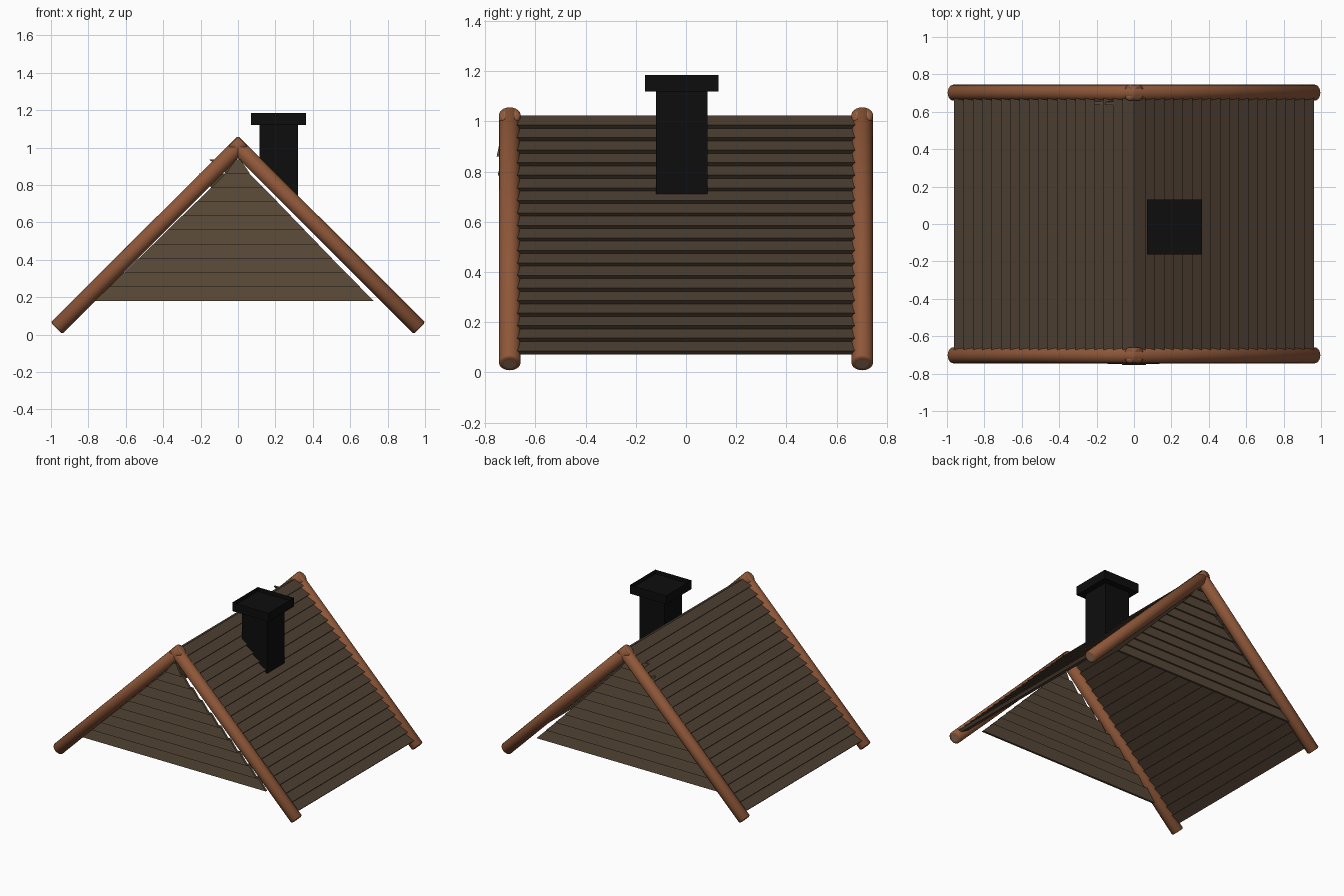
import bpy, bmesh, math
from mathutils import Vector

if "Cube" in bpy.data.objects:
    bpy.data.objects.remove(bpy.data.objects["Cube"])


def material(name, col):
    m = bpy.data.materials.new(name)
    m.diffuse_color = (*col, 1)
    m.use_nodes = True
    m.node_tree.nodes["Principled BSDF"].inputs["Base Color"].default_value = m.diffuse_color
    return m


BARK = material("bark", (0.27, 0.095, 0.04))
CUT = material("cut_wood", (0.27, 0.16, 0.09))
ROOF = material("roof_wood", (0.075, 0.05, 0.031))
GABLE = material("gable_wood", (0.095, 0.065, 0.038))
SOOT = material("soot_black", (0.004, 0.004, 0.004))


def finish(name, bm, *mats):
    bmesh.ops.recalc_face_normals(bm, faces=bm.faces)
    me = bpy.data.meshes.new(name)
    bm.to_mesh(me)
    bm.free()
    for m in mats:
        me.materials.append(m)
    ob = bpy.data.objects.new(name, me)
    bpy.context.collection.objects.link(ob)
    return ob


def prism(bm, a, b):
    """Solid between two matching four-point loops."""
    va, vb = [bm.verts.new(p) for p in a], [bm.verts.new(p) for p in b]
    bm.faces.new(va)
    bm.faces.new(vb)
    for i in range(4):
        j = (i + 1) % 4
        bm.faces.new((va[i], va[j], vb[j], vb[i]))


def rect(x0, x1, y0, y1, z):
    return [(x0, y0, z), (x1, y0, z), (x1, y1, z), (x0, y1, z)]


# Gable logs: crossing at the ridge, bevelled rims and paler cut ends
def log(name, side, y):
    start, end = Vector((side * 0.97, y, 0.035)), Vector((-side * 0.027, y, 1.03))
    d = (end - start).normalized()
    v = d.cross(Vector((0, 1, 0)))
    length = (end - start).length
    bm = bmesh.new()
    rings = []
    for t, r in ((0, 0.025), (0, 0.036), (0.006, 0.043),
                 (length - 0.006, 0.043), (length, 0.036), (length, 0.025)):
        c = start + d * t
        rings.append([bm.verts.new(c + r * (math.cos(a) * Vector((0, 1, 0)) + math.sin(a) * v))
                      for a in (math.tau * i / 20 for i in range(20))])
    for p, q in zip(rings, rings[1:]):
        for i in range(20):
            j = (i + 1) % 20
            bm.faces.new((p[i], p[j], q[j], q[i]))
    for ring in (rings[0], rings[-1]):
        bm.faces.new(ring).material_index = 1
    ob = finish(name, bm, BARK, CUT)
    bpy.ops.object.select_all(action='DESELECT')
    ob.select_set(True)
    bpy.context.view_layer.objects.active = ob
    bpy.ops.object.shade_smooth_by_angle(angle=math.radians(50))


for y, end in ((-0.702, "front"), (0.702, "back")):
    for side, hand in ((-1, "left"), (1, "right")):
        log(f"{end}_{hand}_log", side, y)

# Roof slopes: 19 overlapping boards, each with its lower edge lifted
K = math.sqrt(0.5)
COUNT, S0, S1 = 19, -0.014, 1.328
for side, hand in ((-1, "left"), (1, "right")):
    bm = bmesh.new()
    step = (S1 - S0) / COUNT
    for i in range(COUNT):
        top, low = S0 + i * step, S0 + (i + 1) * step
        section = [(top, 0.014), (low, 0.032), (low, 0.010), (top, -0.008)]
        loops = [[(side * K * (s + d), y, 1.003 + K * (d - s)) for s, d in section]
                 for y in (-0.70, 0.70)]
        prism(bm, *loops)
    finish(f"{hand}_roof_boards", bm, ROOF)

# Gable walls: 10 overlapping boards trimmed to the roof pitch, leaning toward the front
for end, sign, y_base, lean in (("front", -1, -0.706, -0.04), ("back", 1, 0.695, -0.035)):
    bm = bmesh.new()
    h = 0.0757
    for i in range(10):
        z0 = 0.18 + i * h
        z1 = z0 + h
        y0 = y_base + lean * i / 9
        loops = []
        for z, out in ((z0, 0.008), (z1, -0.008)):
            half = max(0.925 - z, 0.012)
            cx = -0.02 * (1 - i / 9)
            left = cx - half
            if sign > 0 and i in (8, 9) and z == z1:  # board ends poking through the roof
                left = -0.21 if i == 8 else -0.155
            ya, yb = y0 + sign * out, y0 + sign * (out - 0.016)
            loops.append(rect(left, cx + half, ya, yb, z))
        prism(bm, *loops)
    finish(f"{end}_gable_boards", bm, GABLE)

# Chimney stack: foot cut along the roof slope
bm = bmesh.new()
foot = [(x, y, 1.022 - x) for x, y, _ in rect(0.115, 0.32, -0.12, 0.086, 0)]
prism(bm, foot, rect(0.115, 0.32, -0.12, 0.086, 1.125))
finish("chimney_stack", bm, SOOT)

# Chimney cap: slab with a sunken flue opening
bm = bmesh.new()
prism(bm, rect(0.07, 0.363, -0.163, 0.13, 1.12), rect(0.07, 0.363, -0.163, 0.13, 1.185))
top = max(bm.faces, key=lambda f: f.calc_center_median().z)
bmesh.ops.inset_region(bm, faces=[top], thickness=0.045)
for vert in top.verts:
    vert.co.z -= 0.03
finish("chimney_cap", bm, SOOT)
